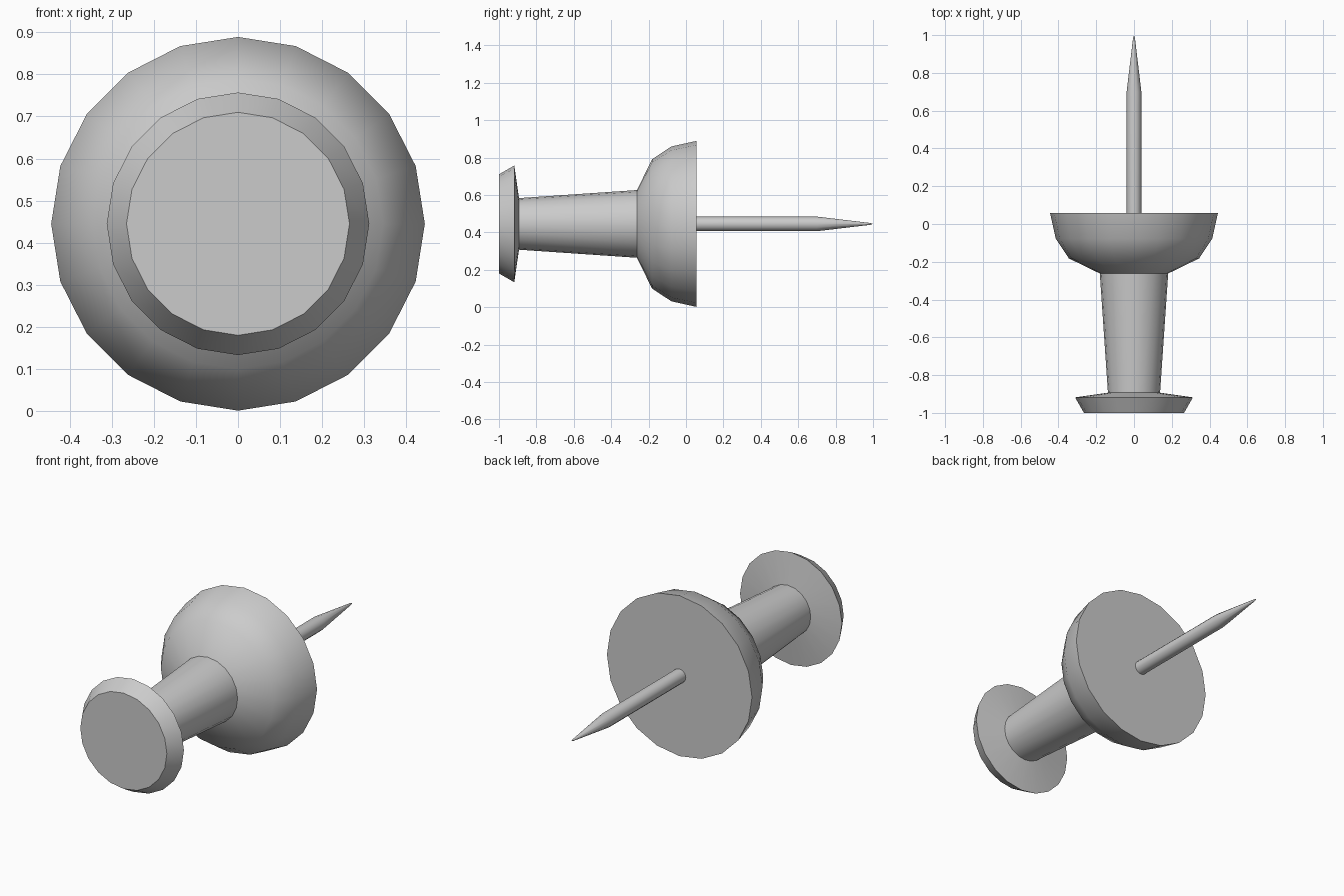
import bpy, bmesh, math

if "Cube" in bpy.data.objects:
    bpy.data.objects.remove(bpy.data.objects["Cube"])

AXIS_Z = 0.445


def lathe(name, profile, sides, sharp_angle):
    """Revolve (y, radius) points around the pin's long axis; radius 0 is a pole."""
    bm = bmesh.new()
    rings = []
    for y, r in profile:
        if r == 0:
            rings.append([bm.verts.new((0, y, AXIS_Z))] * sides)
        else:
            rings.append([bm.verts.new((r * math.sin(2 * math.pi * i / sides), y,
                                        AXIS_Z + r * math.cos(2 * math.pi * i / sides)))
                          for i in range(sides)])
    for a, b in zip(rings, rings[1:]):
        for i in range(sides):
            j = (i + 1) % sides
            corners = list(dict.fromkeys((a[i], a[j], b[j], b[i])))
            bm.faces.new(corners)
    bmesh.ops.recalc_face_normals(bm, faces=bm.faces)
    mesh = bpy.data.meshes.new(name)
    bm.to_mesh(mesh)
    bm.free()
    obj = bpy.data.objects.new(name, mesh)
    bpy.context.collection.objects.link(obj)
    bpy.ops.object.select_all(action='DESELECT')
    obj.select_set(True)
    bpy.context.view_layer.objects.active = obj
    bpy.ops.object.shade_smooth_by_angle(angle=math.radians(sharp_angle))
    return obj


# Plastic grip: small end cap, tapered stem, wide bell-shaped base
lathe("grip", [(-1.0, 0), (-1.0, 0.265), (-0.918, 0.312), (-0.893, 0.138),
               (-0.262, 0.181), (-0.182, 0.345), (-0.078, 0.414),
               (0.057, 0.444), (0.057, 0)], 20, 50)

# Metal needle, seated inside the base
lathe("needle", [(0.0, 0), (0.0, 0.039), (0.7, 0.039), (0.985, 0.005), (1.0, 0)], 12, 50)
